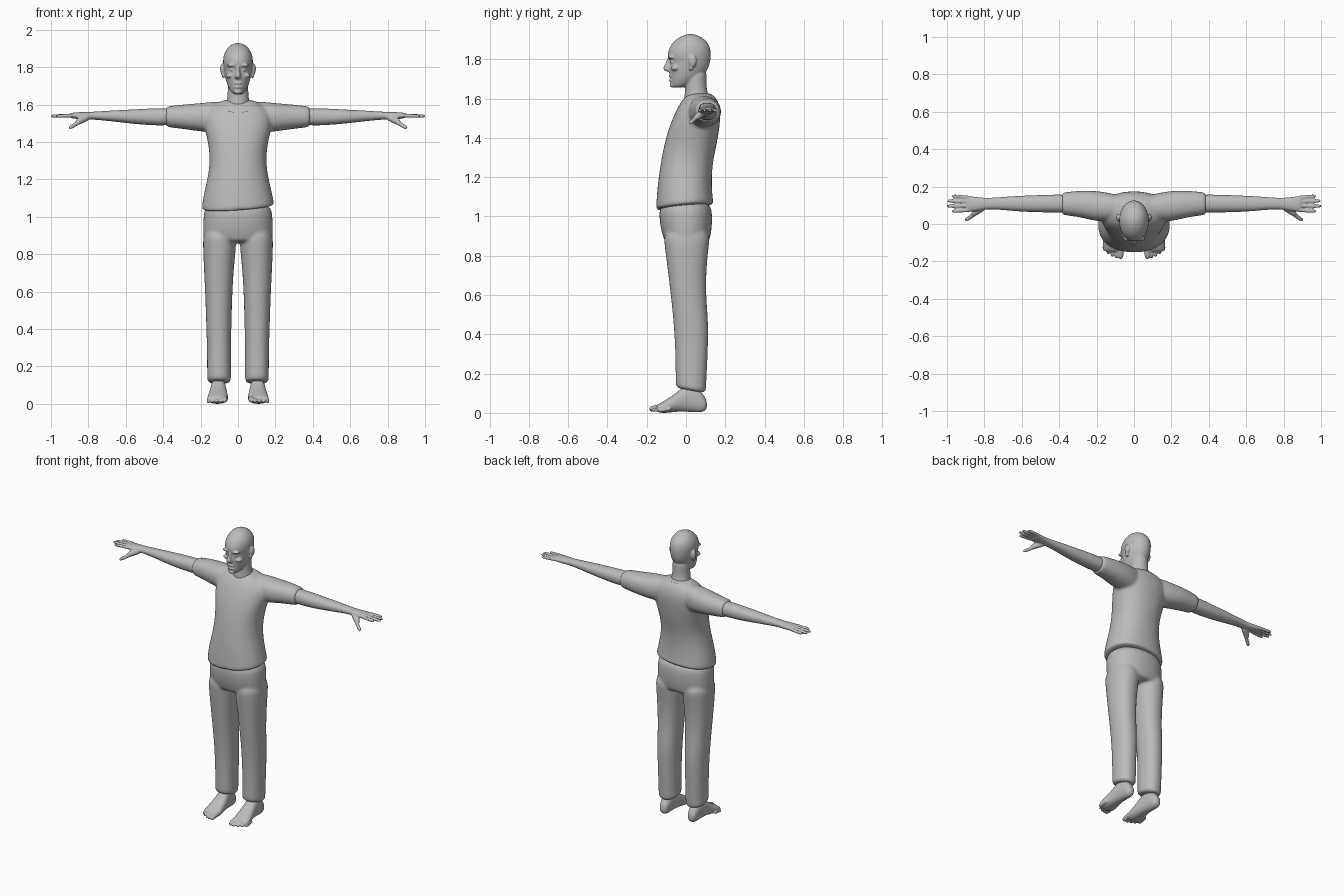
import bpy, bmesh, math
from mathutils import Vector, Matrix

cube = bpy.data.objects.get("Cube")
if cube:
    bpy.data.objects.remove(cube, do_unlink=True)

grey = bpy.data.materials.new("plain_grey")
grey.use_nodes = True
grey.diffuse_color = (0.5, 0.5, 0.5, 1)
grey.node_tree.nodes["Principled BSDF"].inputs["Base Color"].default_value = (0.5, 0.5, 0.5, 1)

SIDES = (1, -1)


def skin_rings(bm, rings):
    """Bridge a list of point rings into one closed surface."""
    loops = [[bm.verts.new(p) for p in ring] for ring in rings]
    count = len(loops[0])
    for low, high in zip(loops, loops[1:]):
        for i in range(count):
            j = (i + 1) % count
            bm.faces.new((low[i], low[j], high[j], high[i]))
    bm.faces.new(loops[0])
    bm.faces.new(loops[-1])


def loft(bm, axis, sections, side=1, power=0.9, count=24):
    """Sections are (position on axis, min a, max a, min b, max b)."""
    rings = []
    for t, a0, a1, b0, b1 in sections:
        ring = []
        for i in range(count):
            angle = math.tau * i / count
            c, s = math.cos(angle), math.sin(angle)
            a = (a0 + a1) / 2 + (a1 - a0) / 2 * math.copysign(abs(c) ** power, c)
            b = (b0 + b1) / 2 + (b1 - b0) / 2 * math.copysign(abs(s) ** power, s)
            x, y, z = {"X": (t, a, b), "Y": (a, t, b), "Z": (a, b, t)}[axis]
            ring.append((x * side, y, z))
        rings.append(ring)
    skin_rings(bm, rings)


def column(bm, sections, power=0.9):
    """Upright symmetric loft: (z, half width, front y, back y)."""
    loft(bm, "Z", [(z, -w, w, f, b) for z, w, f, b in sections], power=power)


def digit(bm, start, end, radius):
    """Rounded finger or toe."""
    start, end = Vector(start), Vector(end)
    turn = (end - start).to_track_quat("Z", "Y")
    rings = []
    for t, k in ((0, 0.9), (0.3, 1), (0.5, 0.9), (0.7, 0.95), (0.92, 0.8), (1, 0.4)):
        rings.append([start.lerp(end, t) + turn @ Vector((math.cos(a), math.sin(a), 0)) * radius * k
                      for a in (math.tau * i / 10 for i in range(10))])
    skin_rings(bm, rings)


def blob(bm, centre, size):
    matrix = Matrix.Translation(centre) @ Matrix.Diagonal((*size, 1))
    bmesh.ops.create_uvsphere(bm, u_segments=16, v_segments=10, radius=1, matrix=matrix)


def make_object(name, bm):
    bmesh.ops.recalc_face_normals(bm, faces=bm.faces)
    mesh = bpy.data.meshes.new(name)
    bm.to_mesh(mesh)
    bm.free()
    mesh.materials.append(grey)
    obj = bpy.data.objects.new(name, mesh)
    bpy.context.collection.objects.link(obj)
    return obj


def fuse(name, bm, voxel, relax, mirror=False):
    """Blend overlapping volumes into a single smooth skin."""
    obj = make_object(name, bm)
    obj.modifiers.new("Round", "SUBSURF").levels = 2
    obj.modifiers["Round"].render_levels = 2
    remesh = obj.modifiers.new("Blend", "REMESH")
    remesh.mode = "VOXEL"
    remesh.voxel_size = voxel
    remesh.use_smooth_shade = True
    smooth = obj.modifiers.new("Relax", "SMOOTH")
    smooth.factor = 0.5
    smooth.iterations = relax
    if mirror:
        obj.modifiers.new("Mirror", "MIRROR")
    return obj


# Head with neck and face
bm = bmesh.new()
column(bm, [(1.655, .022, -.068, -.02), (1.668, .038, -.08, .03), (1.7, .056, -.08, .07),
            (1.73, .065, -.084, .1), (1.76, .071, -.088, .117), (1.788, .076, -.08, .124),
            (1.812, .079, -.095, .127), (1.84, .081, -.092, .127), (1.87, .076, -.08, .12),
            (1.9, .06, -.054, .098), (1.92, .038, -.02, .066), (1.929, .012, .01, .035)], power=1)
column(bm, [(1.54, .08, -.01, .13), (1.59, .067, -.012, .125), (1.64, .056, -.004, .106),
            (1.69, .055, -.005, .104), (1.76, .055, 0, .108)], power=1)
column(bm, [(1.81, .009, -.098, -.05), (1.78, .01, -.103, -.05), (1.757, .016, -.119, -.05),
            (1.744, .019, -.113, -.05), (1.736, .012, -.096, -.05)])
for z, depth in ((1.714, .019), (1.693, .017)):
    blob(bm, (0, -.071, z), (.026, depth, .007))
blob(bm, (0, -.068, 1.668), (.022, .016, .013))
for side in SIDES:
    blob(bm, (side * .03, -.072, 1.786), (.014, .009, .008))
    blob(bm, (side * .033, -.076, 1.81), (.028, .017, .009))
    blob(bm, (side * .045, -.055, 1.755), (.022, .022, .014))
    blob(bm, (side * .082, .034, 1.79), (.014, .021, .032))
    blob(bm, (side * .078, .026, 1.758), (.01, .011, .018))
fuse("head", bm, .005, 3)

# Loose shirt with short sleeves
bm = bmesh.new()
column(bm, [(1.045, .193, -.153, .14), (1.055, .195, -.154, .141), (1.1, .189, -.15, .136),
            (1.18, .17, -.143, .131), (1.27, .152, -.13, .136), (1.36, .154, -.113, .156),
            (1.44, .172, -.092, .17), (1.52, .188, -.06, .178), (1.575, .17, -.032, .17),
            (1.612, .11, -.004, .148), (1.63, .06, .03, .12)])
for v in bm.verts:
    if v.co.z < 1.08:
        v.co.z += .07 * v.co.x + .1 * v.co.y
for side in SIDES:
    loft(bm, "X", [(.04, .03, .14, 1.46, 1.615), (.12, .015, .165, 1.45, 1.617),
                   (.2, .012, .178, 1.455, 1.608), (.28, .035, .18, 1.468, 1.602),
                   (.37, .047, .17, 1.478, 1.592), (.39, .049, .168, 1.482, 1.588)], side)
shirt = fuse("shirt", bm, .009, 5)

# Neckline band resting on the shirt
bm = bmesh.new()
loops = []
for scale in (1, .9):
    ring = []
    for i in range(48):
        a = math.tau * i / 48
        y = .045 + .09 * scale * math.sin(a)
        ring.append(bm.verts.new((.098 * scale * math.cos(a), y, 1.56 + (y + .045) * .35)))
    loops.append(ring)
for i in range(48):
    j = (i + 1) % 48
    bm.faces.new((loops[0][i], loops[0][j], loops[1][j], loops[1][i]))
band = make_object("neckline", bm)
wrap = band.modifiers.new("Rest", "SHRINKWRAP")
wrap.target = shirt
wrap.offset = .001
band.modifiers.new("Thickness", "SOLIDIFY").thickness = .006

# Trousers
bm = bmesh.new()
column(bm, [(1.09, .176, -.132, .125), (1.0, .186, -.139, .136), (.93, .188, -.128, .131),
            (.88, .186, -.112, .122), (.862, .17, -.1, .11)])
for side in SIDES:
    loft(bm, "Z", [(.95, .012, .187, -.118, .128), (.85, .008, .188, -.11, .117),
                   (.75, .02, .184, -.096, .105), (.6, .03, .176, -.078, .101),
                   (.45, .034, .171, -.062, .116), (.3, .038, .166, -.054, .111),
                   (.13, .037, .165, -.053, .102), (.112, .038, .164, -.052, .101)], side)
for v in bm.verts:
    if v.co.z < .2:
        v.co.z -= .18 * (v.co.y - .02)
fuse("trousers", bm, .009, 4)

# Bare arms with hands
bm = bmesh.new()
loft(bm, "X", [(.3, .062, .155, 1.495, 1.58), (.4, .06, .158, 1.487, 1.581),
               (.48, .062, .156, 1.49, 1.579), (.58, .064, .152, 1.499, 1.573),
               (.68, .073, .147, 1.511, 1.568), (.78, .081, .138, 1.521, 1.561),
               (.83, .07, .143, 1.519, 1.56), (.88, .065, .15, 1.525, 1.558),
               (.9, .068, .149, 1.53, 1.553)])
for base, tip, reach in ((.075, .068, .975), (.097, .096, 1.004), (.119, .124, 1), (.14, .15, .975)):
    digit(bm, (.87, base, 1.542), (reach, tip, 1.538), .0115)
digit(bm, (.8, .095, 1.535), (.865, .05, 1.503), .02)
digit(bm, (.84, .062, 1.512), (.903, .018, 1.473), .0125)
fuse("arms", bm, .005, 3, mirror=True)

# Bare feet
bm = bmesh.new()
loft(bm, "Y", [(.108, .085, .125, .02, .06), (.085, .074, .137, .001, .1), (.04, .068, .142, .003, .15),
               (-.01, .063, .147, .006, .14), (-.05, .057, .154, .006, .1),
               (-.1, .052, .164, -.001, .068), (-.135, .054, .166, 0, .048), (-.15, .06, .16, .008, .036)])
for i in range(5):
    x = .069 + .022 * i
    size = .017 if i == 0 else .0125 - .0005 * i
    reach = -.187 + .003 * i * i * .9
    digit(bm, (x, reach + .07, .034 - .003 * i), (x + .003, reach, size), size)
fuse("feet", bm, .005, 3, mirror=True)
